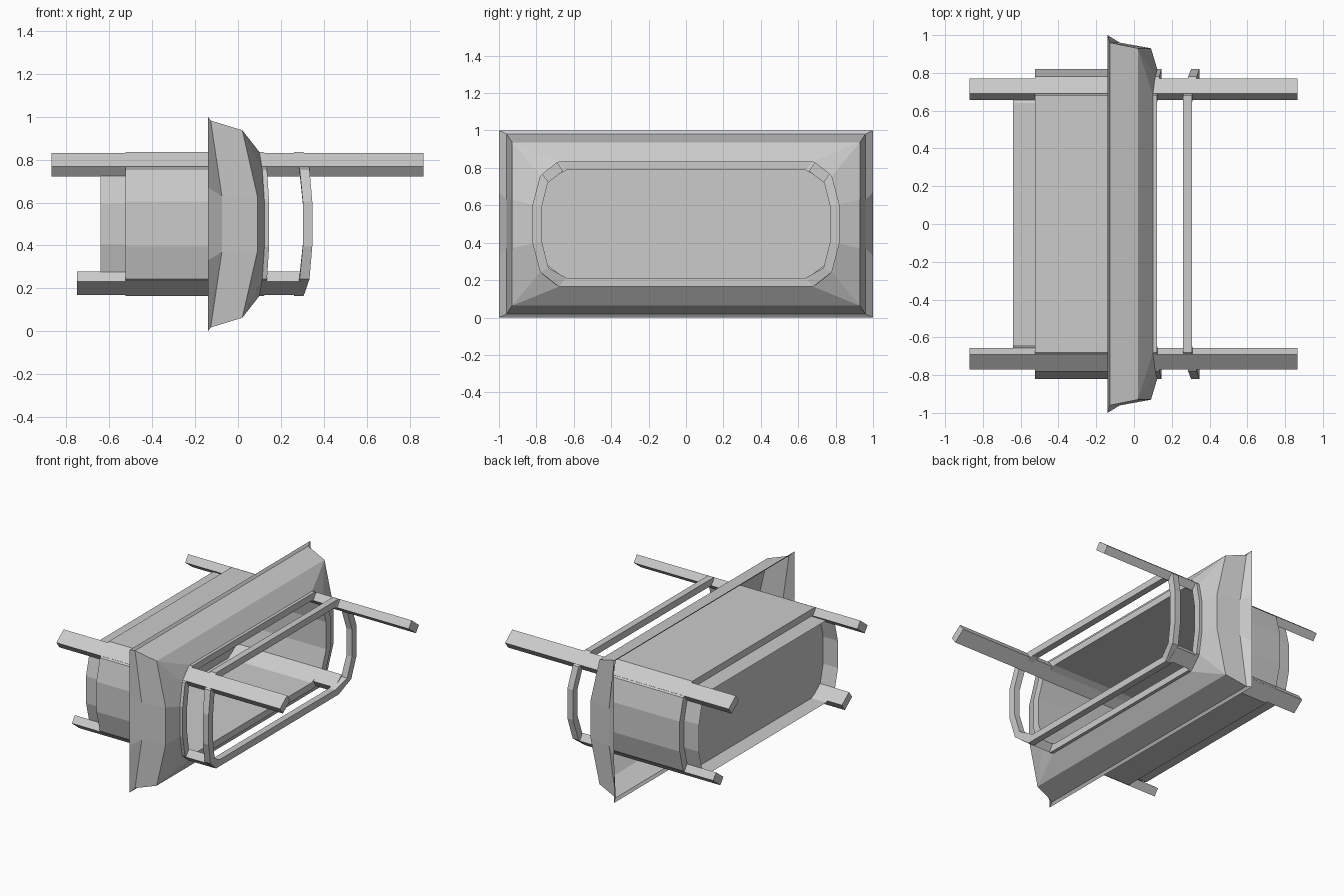
import bpy, bmesh

if "Cube" in bpy.data.objects:
    bpy.data.objects.remove(bpy.data.objects["Cube"])

ZC = 0.5  # mid height of every ring
# Quarter profiles (y, z offset) of the rounded opening
OUTER = [(.68, .335), (.78, .257), (.82, .105)]
INNER = [(.64, .288), (.735, .235), (.77, .095)]


def ring(quarter, xs):
    """Mirror a quarter profile into a 12-point ring; xs gives x per point."""
    if not isinstance(xs, (list, tuple)):
        xs = [xs] * 3
    q = [(x, y, z) for x, (y, z) in zip(xs, quarter)]
    r = q[::-1]
    pts = q + [(x, y, -z) for x, y, z in r]
    pts += [(x, -y, -z) for x, y, z in q] + [(x, -y, z) for x, y, z in r]
    return [(x, y, z + ZC) for x, y, z in pts]


def loft(name, rings, closed=False, caps=False):
    """Bridge successive rings into one flat-shaded mesh."""
    bm = bmesh.new()
    loops = [[bm.verts.new(p) for p in r] for r in rings]
    n = len(rings[0])
    pairs = list(zip(loops, loops[1:]))
    if closed:
        pairs.append((loops[-1], loops[0]))
    for a, b in pairs:
        for i in range(n):
            j = (i + 1) % n
            bm.faces.new((a[i], a[j], b[j], b[i]))
    if caps:
        bm.faces.new(loops[0])
        if len(loops) > 1:
            bm.faces.new(loops[-1])
    bmesh.ops.remove_doubles(bm, verts=bm.verts, dist=1e-5)
    bmesh.ops.recalc_face_normals(bm, faces=bm.faces)
    me = bpy.data.meshes.new(name)
    bm.to_mesh(me)
    bm.free()
    ob = bpy.data.objects.new(name, me)
    bpy.context.collection.objects.link(ob)
    return ob


# Flared rectangular flange, open at the back
loft("flange", [
    ring([(1, .5), (1, .5), (1, .17)], -.14),
    ring([(.96, .482), (.96, .482), (.96, .13)], [-.127, -.127, -.075]),
    ring([(.93, .437), (.93, .437), (.93, .13)], [.02, .02, .09]),
    ring(OUTER, [.10, .113, .123]),
])

# Tunnel: outer shell, front rim, inner wall running out past the back
loft("tunnel", [
    ring(OUTER, -.525),
    ring(OUTER, [.122, .135, .145]),
    ring(INNER, [.122, .135, .145]),
    ring(INNER, -.64),
])

# Closing panel at the rear of the outer shell
loft("rear_panel", [ring(OUTER, -.525)][:1] + [ring(OUTER, -.5251)], caps=True)

# Free-standing front loop, bowed forward at its sides
back, front = [.26, .287, .302], [.306, .333, .346]
loft("front_loop", [ring(OUTER, back), ring(OUTER, front),
                    ring(INNER, front), ring(INNER, back)], closed=True)

# Four tilted rails at the corners: long upper pair, short lower pair
RAIL = [(.69, .33), (.77, .267), (.737, .222), (.657, .283)]
for level, sz, x0, x1 in (("upper", 1, -.87, .865), ("lower", -1, -.75, .29)):
    for side, sy in (("left", 1), ("right", -1)):
        loft(f"{level}_rail_{side}",
             [[(x, sy * y, ZC + sz * z) for y, z in RAIL] for x in (x0, x1)],
             caps=True)
